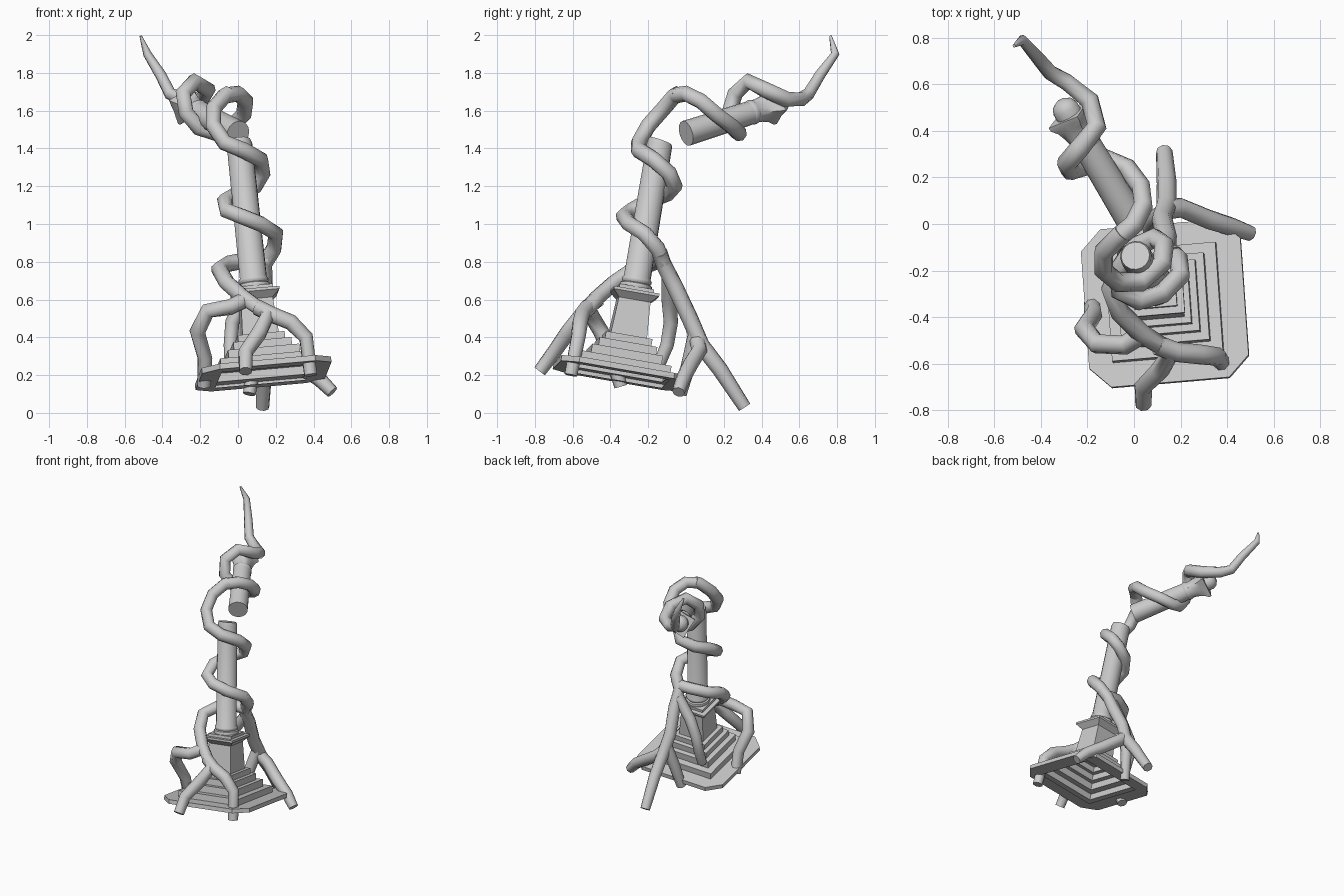
import bpy, bmesh, math
from mathutils import Vector, Matrix

if "Cube" in bpy.data.objects:
    bpy.data.objects.remove(bpy.data.objects["Cube"])

def frame(start, end, yaw=0):
    a = Vector(start)
    d = Vector(end) - a
    rot = Vector((0, 0, 1)).rotation_difference(d).to_matrix().to_4x4()
    return Matrix.Translation(a) @ rot @ Matrix.Rotation(math.radians(yaw), 4, 'Z')

def loft(name, rings, mat, cap_start=True, cap_end=True, angle=30):
    bm = bmesh.new()
    rows = [[bm.verts.new(p) for p in r] for r in rings]
    n = len(rows[0])
    for a, b in zip(rows, rows[1:]):
        for i in range(n):
            bm.faces.new((a[i], a[(i + 1) % n], b[(i + 1) % n], b[i]))
    if cap_start:
        bm.faces.new(rows[0][::-1])
    if cap_end:
        bm.faces.new(rows[-1])
    bmesh.ops.remove_doubles(bm, verts=bm.verts, dist=1e-5)
    bmesh.ops.recalc_face_normals(bm, faces=bm.faces)
    bm.transform(mat)
    me = bpy.data.meshes.new(name)
    bm.to_mesh(me)
    bm.free()
    ob = bpy.data.objects.new(name, me)
    bpy.context.collection.objects.link(ob)
    smooth(ob, angle)
    return ob

def smooth(ob, angle):
    bpy.ops.object.select_all(action='DESELECT')
    ob.select_set(True)
    bpy.context.view_layer.objects.active = ob
    bpy.ops.object.shade_smooth_by_angle(angle=math.radians(angle))

def square(h, z, c=0.0):
    pts = [(h, -h + c), (h, h - c), (h - c, h), (-h + c, h),
           (-h, h - c), (-h, -h + c), (-h + c, -h), (h - c, -h)]
    return [(x, y, z) for x, y in pts]

def circle(r, z, lobe=0.0, n=16):
    # lobe pulls four corners outward for the concave-sided capital
    out = []
    for i in range(n):
        a = 2 * math.pi * i / n
        k = r + lobe * (0.5 + 0.5 * math.cos(4 * a)) ** 2
        out.append((k * math.cos(a), k * math.sin(a), z))
    return out

# leaning pedestal: chamfered plate, steps, die and cap, hollow underneath
low = frame((0.135, -0.345, 0.195), (0.005, -0.135, 1.45), 4.5)
prof = [(.24, .0), (.345, 0, .09), (.345, .03, .09), (.24, .03), (.24, .075),
        (.19, .075), (.19, .125), (.155, .125), (.155, .17), (.125, .17),
        (.125, .21), (.097, .21), (.085, .405), (.095, .415), (.122, .44),
        (.122, .455), (.092, .455), (.092, .475)]
loft("pedestal", [square(*p) for p in prof], low, cap_start=False)

# lower shaft with collar mouldings and a chipped top
rings = [circle(r, z) for r, z in [(.084, .47), (.088, .482), (.084, .495), (.074, .5),
         (.08, .51), (.08, .52), (.072, .53), (.068, 1.25)]]
rings.append([(x * .9, y * .9, z + .02 - .15 * y) for x, y, z in rings[-1]])
loft("lower_shaft", rings, low, angle=40)

# fallen upper shaft with capital and rounded plug
up = frame((0, 0, 1.48), (-.28, .47, 1.63), 45)
loft("upper_shaft", [circle(.068, 0), circle(.063, .43)], up)
loft("capital", [circle(.06, .40), circle(.066, .41), circle(.066, .43), circle(.06, .44),
     circle(.062, .48, .008), circle(.064, .52, .02), circle(.072, .55, .035),
     circle(.072, .568, .035)], up, angle=40)
loft("capital_plug", [circle(.058, .56), circle(.058, .60), circle(.045, .625),
     circle(.02, .64)], up, angle=40)

# vine and roots: paths swept with an eight-sided section
def vine(name, pts, radii):
    cu = bpy.data.curves.new(name, 'CURVE')
    cu.dimensions = '3D'
    cu.bevel_depth = 1.0
    cu.bevel_resolution = 2
    cu.use_fill_caps = True
    sp = cu.splines.new('POLY')
    sp.points.add(len(pts) - 1)
    for i, p in enumerate(pts):
        sp.points[i].co = (*p, 1)
        sp.points[i].radius = radii[min(i, len(radii) - 1)]
    tmp = bpy.data.objects.new(name, cu)
    bpy.context.collection.objects.link(tmp)
    me = bpy.data.meshes.new_from_object(
        tmp.evaluated_get(bpy.context.evaluated_depsgraph_get()))
    bpy.data.objects.remove(tmp)
    ob = bpy.data.objects.new(name, me)
    bpy.context.collection.objects.link(ob)
    smooth(ob, 50)

R = .043
vine("upper_vine", [(-.515, .765, 1.995), (-.48, .79, 1.90), (-.41, .71, 1.79), (-.36, .65, 1.69),
     (-.29, .61, 1.66), (-.19, .53, 1.66), (-.16, .42, 1.71), (-.23, .33, 1.755),
     (-.29, .26, 1.69), (-.275, .23, 1.59), (-.21, .25, 1.51), (-.12, .28, 1.48),
     (-.03, .24, 1.52), (.03, .16, 1.58), (.04, .08, 1.65), (0, 0, 1.69),
     (-.07, -.06, 1.68)], [.007, .023, .03, .034, .038, R])
vine("column_vine", [(-.05, -.04, 1.69), (-.07, -.06, 1.68), (-.13, -.12, 1.61), (-.13, -.2, 1.52),
     (-.07, -.25, 1.43), (.03, -.25, 1.39), (.12, -.17, 1.34), (.13, -.09, 1.27),
     (.09, -.06, 1.2), (0, -.10, 1.16), (-.07, -.2, 1.12), (-.06, -.29, 1.07),
     (.02, -.33, 1.04), (.12, -.3, 1.0), (.2, -.22, .95), (.19, -.15, .87),
     (.14, -.12, .79)], [R])
vine("back_root", [(.18, -.14, .85), (.14, -.12, .79), (.14, -.06, .67), (.12, .02, .5), (.14, .08, .36),
     (.14, .18, .23), (.13, .31, .03)], [R, R, .045, .045, .045, .043, .036])
vine("right_root", [(.13, .06, .39), (.2, .07, .33), (.32, .02, .25), (.43, -.015, .18),
     (.5, -.04, .11)], [R, R, R, .04, .034])
vine("back_right_root", [(.13, .05, .42), (.09, .02, .28), (.06, -.03, .1)], [.04, .04, .034])
vine("back_left_root", [(.13, -.09, .74), (.03, -.09, .6), (-.03, -.08, .48), (-.04, -.1, .36),
     (-.04, -.14, .26)], [.04, .04, .038, .036, .032])
vine("front_root", [(.16, -.13, .81), (.05, -.13, .81), (-.05, -.18, .79), (-.1, -.28, .76),
     (-.06, -.38, .69), (.03, -.47, .61), (.16, -.55, .52), (.11, -.63, .42),
     (.04, -.70, .32), (.04, -.775, .22)], [R] * 8 + [.04, .036])
vine("front_right_root", [(.1, -.52, .56), (.18, -.55, .52), (.28, -.56, .48), (.36, -.57, .40),
     (.385, -.61, .2)], [R, R, R, .04, .036])
vine("front_left_root", [(.04, -.47, .6), (-.04, -.52, .56), (-.16, -.515, .54), (-.215, -.45, .43),
     (-.175, -.39, .29), (-.18, -.345, .14)], [R, R, R, R, .04, .036])
